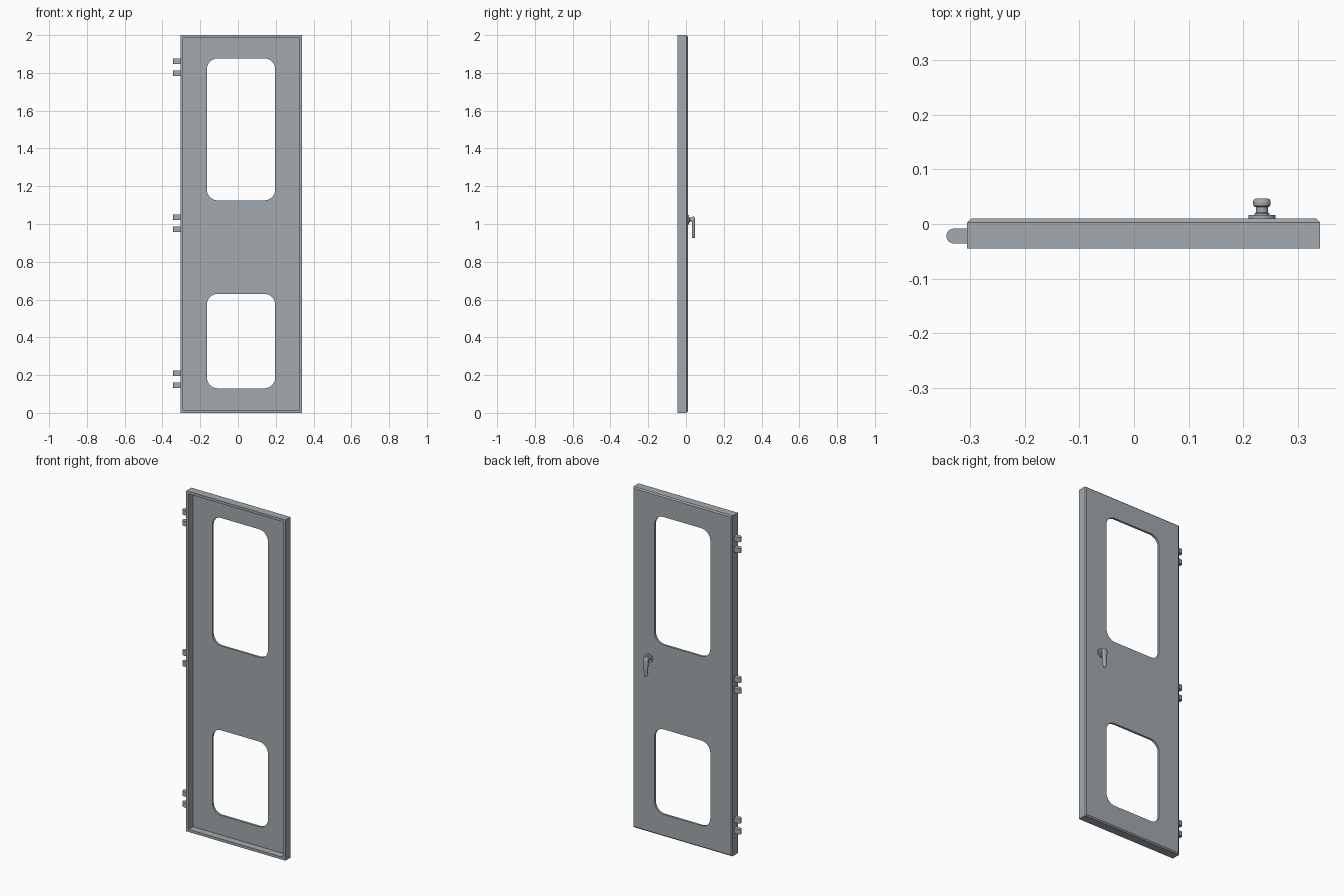
import bpy, bmesh, math
from mathutils import Vector

if "Cube" in bpy.data.objects:
    bpy.data.objects.remove(bpy.data.objects["Cube"])

# Painted metal
metal = bpy.data.materials.new("grey_metal")
metal.use_nodes = True
GREY = (0.36, 0.40, 0.43, 1)
metal.diffuse_color = GREY
metal.node_tree.nodes["Principled BSDF"].inputs["Base Color"].default_value = GREY

X0, X1, HEIGHT = -0.305, 0.34, 2.0
FRONT, BACK, PANEL, RIM, BEVEL = -0.045, 0.01, -0.003, 0.015, 0.007


def finish(name, bm, smooth=False):
    bmesh.ops.recalc_face_normals(bm, faces=bm.faces)
    mesh = bpy.data.meshes.new(name)
    bm.to_mesh(mesh)
    bm.free()
    obj = bpy.data.objects.new(name, mesh)
    bpy.context.collection.objects.link(obj)
    mesh.materials.append(metal)
    if smooth:
        bpy.ops.object.select_all(action="DESELECT")
        bpy.context.view_layer.objects.active = obj
        obj.select_set(True)
        bpy.ops.object.shade_smooth_by_angle(angle=math.radians(35))
    return obj


def bridge(bm, a, b):
    for i in range(len(a)):
        j = (i + 1) % len(a)
        bm.faces.new((a[i], a[j], b[j], b[i]))


def loft(name, rings, smooth=False):
    """Skin a stack of equal point rings and cap both ends."""
    bm = bmesh.new()
    loops = [[bm.verts.new(p) for p in ring] for ring in rings]
    for a, b in zip(loops, loops[1:]):
        bridge(bm, a, b)
    bm.faces.new(loops[0])
    bm.faces.new(loops[-1])
    return finish(name, bm, smooth)


def rect(inset, y):
    x0, x1, z0, z1 = X0 + inset, X1 - inset, inset, HEIGHT - inset
    return [Vector((x, y, z)) for x, z in ((x0, z0), (x1, z0), (x1, z1), (x0, z1))]


def rounded_rect(x0, x1, z0, z1, r, y, steps=8):
    pts = []
    corners = ((x1 - r, z1 - r), (x0 + r, z1 - r), (x0 + r, z0 + r), (x1 - r, z0 + r))
    for k, (cx, cz) in enumerate(corners):
        for s in range(steps + 1):
            a = math.pi / 2 * (k + s / steps)
            pts.append(Vector((cx + r * math.cos(a), y, cz + r * math.sin(a))))
    return pts


def ring(x, z, r, y, sides=24):
    return [Vector((x + r * math.cos(a), y, z + r * math.sin(a)))
            for a in (math.tau * i / sides for i in range(sides))]


# Pressed door skin: folded rim in front, bevelled edge at the back
door = loft("door_panel", [rect(RIM, PANEL), rect(RIM, FRONT), rect(0, FRONT),
                           rect(0, BACK - BEVEL), rect(BEVEL, BACK)])

# Two rounded window openings
for name, z0, z1 in (("upper_window", 1.125, 1.877), ("lower_window", 0.13, 0.63)):
    cutter = loft(name + "_cutter", [rounded_rect(-0.165, 0.197, z0, z1, 0.058, y)
                                     for y in (-0.1, 0.1)])
    cutter.hide_render = True
    cut = door.modifiers.new(name, "BOOLEAN")
    cut.object = cutter
    cut.solver = "EXACT"
    bpy.context.view_layer.objects.active = door
    bpy.ops.object.modifier_apply(modifier=cut.name)
    bpy.data.objects.remove(cutter)

# Three pairs of round-ended hinge lugs
LUG_R, LUG_Y, LUG_H = 0.0135, -0.022, 0.014
for name, z in (("top", 1.83), ("middle", 1.004), ("bottom", 0.178)):
    for part, offset in (("upper", 0.032), ("lower", -0.032)):
        cx = -0.343 + LUG_R
        outline = [(X0, LUG_Y - LUG_R), (X0, LUG_Y + LUG_R)]
        outline += [(cx + LUG_R * math.cos(a), LUG_Y + LUG_R * math.sin(a))
                    for a in (math.pi * (0.5 + i / 12) for i in range(13))]
        loft(f"{name}_hinge_{part}_lug",
             [[Vector((x, y, z + offset + h)) for x, y in outline]
              for h in (-LUG_H, LUG_H)], True)

# Handle: turned base plate and spindle
HX, HZ = 0.234, 1.023
loft("handle_plate", [ring(HX, HZ, r, y) for r, y in
                      ((0.025, BACK), (0.025, 0.016))], True)
loft("handle_spindle", [ring(HX, HZ, r, y) for r, y in
                        ((0.014, 0.016), (0.014, 0.019), (0.011, 0.021),
                         (0.011, 0.034))], True)


# Handle lever: tapered teardrop hanging down, with eased edges
def teardrop(y, inset, r_top=0.016, r_tip=0.009, drop=0.089):
    pts = []
    for r, z, start in ((r_top, HZ, 0), (r_tip, HZ - drop, math.pi)):
        for i in range(13):
            a = start + math.pi * i / 12
            pts.append(Vector((HX + (r - inset) * math.cos(a), y,
                               z + (r - inset) * math.sin(a))))
    return pts


loft("handle_lever", [teardrop(y, inset) for y, inset in
                      ((0.031, 0.004), (0.033, 0.001), (0.036, 0), (0.042, 0),
                       (0.045, 0.002), (0.047, 0.006))], True)
